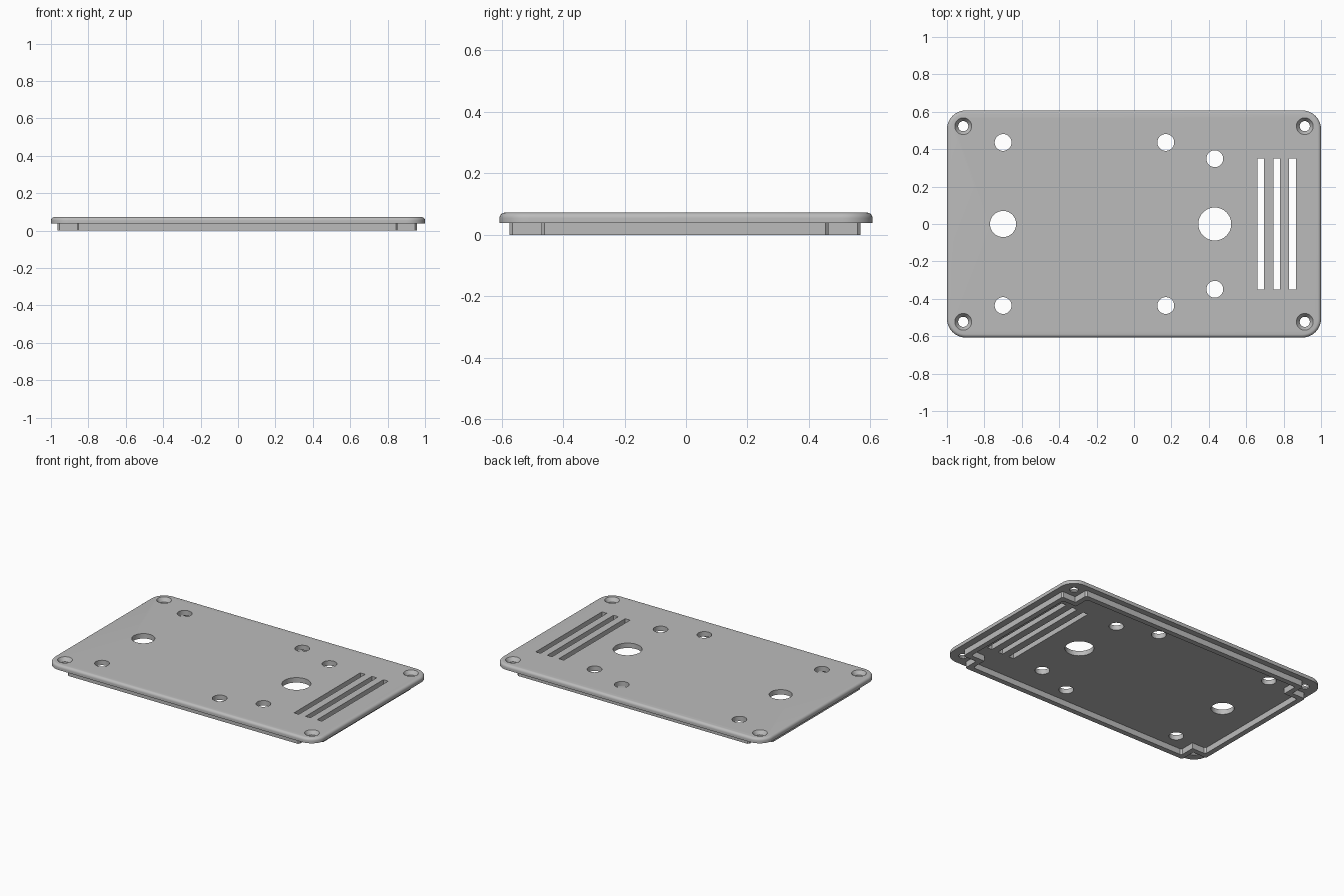
import bpy, bmesh, math

cube = bpy.data.objects.get("Cube")
if cube:
    bpy.data.objects.remove(cube, do_unlink=True)

HALF_X, HALF_Y = 1.0, 0.607
SEAM, TOP = 0.039, 0.072      # underside and top of the plate
CORNER, FILLET = 0.1, 0.018

grey = bpy.data.materials.new("light_grey")
grey.use_nodes = True
colour = (0.5, 0.5, 0.5, 1)
grey.diffuse_color = colour
grey.node_tree.nodes["Principled BSDF"].inputs["Base Color"].default_value = colour


def make_object(name, bm):
    bmesh.ops.recalc_face_normals(bm, faces=bm.faces)
    mesh = bpy.data.meshes.new(name)
    bm.to_mesh(mesh)
    bm.free()
    mesh.materials.append(grey)
    obj = bpy.data.objects.new(name, mesh)
    bpy.context.collection.objects.link(obj)
    return obj


def loft(bm, rings, closed=False):
    """Skin (outline, z) rings; cap the ends, or join last to first."""
    loops = [[bm.verts.new((x, y, z)) for x, y in pts] for pts, z in rings]
    pairs = list(zip(loops, loops[1:]))
    if closed:
        pairs.append((loops[-1], loops[0]))
    else:
        bm.faces.new(loops[0])
        bm.faces.new(loops[-1])
    for a, b in pairs:
        for i in range(len(a)):
            j = (i + 1) % len(a)
            bm.faces.new((a[i], a[j], b[j], b[i]))


def circle(x, y, r, n=40):
    return [(x + r * math.cos(2 * math.pi * i / n),
             y + r * math.sin(2 * math.pi * i / n)) for i in range(n)]


def rounded_rect(inset, steps=10):
    pts = []
    for q, (sx, sy) in enumerate(((1, 1), (-1, 1), (-1, -1), (1, -1))):
        for i in range(steps + 1):
            a = math.pi / 2 * (q + i / steps)
            r = CORNER - inset
            pts.append((sx * (HALF_X - CORNER) + r * math.cos(a),
                        sy * (HALF_Y - CORNER) + r * math.sin(a)))
    return pts


def notched_rect(inset, chamfer=0.01):
    """Rectangle with a square notch at each corner, centred a hair off."""
    ox, oy = 0.96 - inset, 0.571 - inset
    nx, ny = 0.858 - inset, 0.467 - inset
    quarter = [(ox, ny - chamfer), (ox - chamfer, ny), (nx, ny),
               (nx, oy - chamfer), (nx - chamfer, oy)]
    pts = []
    for sx, sy in ((1, 1), (-1, 1), (-1, -1), (1, -1)):
        part = quarter if sx * sy > 0 else quarter[::-1]
        pts += [(sx * x - 0.004, sy * y - 0.003) for x, y in part]
    return pts


# Plate with rounded corners and a filleted top edge
bm = bmesh.new()
rings = [(rounded_rect(0), SEAM)]
for i in range(7):
    a = math.pi / 2 * i / 6
    rings.append((rounded_rect(FILLET * (1 - math.cos(a))),
                  TOP - FILLET + FILLET * math.sin(a)))
loft(bm, rings)
plate = make_object("cover_plate", bm)

# Cutter holding every opening
bm = bmesh.new()
LOW, HIGH = SEAM - 0.03, TOP + 0.03
holes = [(-0.7, 0, 0.07), (0.432, 0, 0.088)]
for s in (-1, 1):
    holes += [(-0.7, s * 0.436, 0.045), (0.17, s * 0.436, 0.045),
              (0.432, s * 0.349, 0.045)]
for x, y, r in holes:
    loft(bm, [(circle(x, y, r), LOW), (circle(x, y, r), HIGH)])

# Countersunk screw holes
for sx in (-1, 1):
    for sy in (-1, 1):
        x, y = sx * 0.913, sy * 0.523
        loft(bm, [(circle(x, y, r), z) for r, z in
                  ((0.027, LOW), (0.027, 0.047), (0.045, TOP), (0.045, HIGH))])

# Vent slots
for x in (0.677, 0.763, 0.848):
    slot = [(x + sx * 0.018, sy * 0.35)
            for sx, sy in ((-1, -1), (1, -1), (1, 1), (-1, 1))]
    loft(bm, [(slot, LOW), (slot, HIGH)])
cutter = make_object("opening_cutter", bm)
cutter.hide_render = True

cut = plate.modifiers.new("openings", 'BOOLEAN')
cut.operation = 'DIFFERENCE'
cut.solver = 'EXACT'
cut.object = cutter
bpy.context.view_layer.objects.active = plate
bpy.ops.object.modifier_apply(modifier=cut.name)
bpy.data.objects.remove(cutter, do_unlink=True)

# Locating lip under the plate
bm = bmesh.new()
outer, inner = notched_rect(0), notched_rect(0.035)
loft(bm, [(outer, 0), (outer, SEAM), (inner, SEAM), (inner, 0)], closed=True)
lip = make_object("locating_lip", bm)

# Smooth the curved surfaces, keep the edges crisp
bpy.ops.object.select_all(action='DESELECT')
plate.select_set(True)
bpy.context.view_layer.objects.active = plate
bpy.ops.object.shade_smooth_by_angle(angle=math.radians(25))
